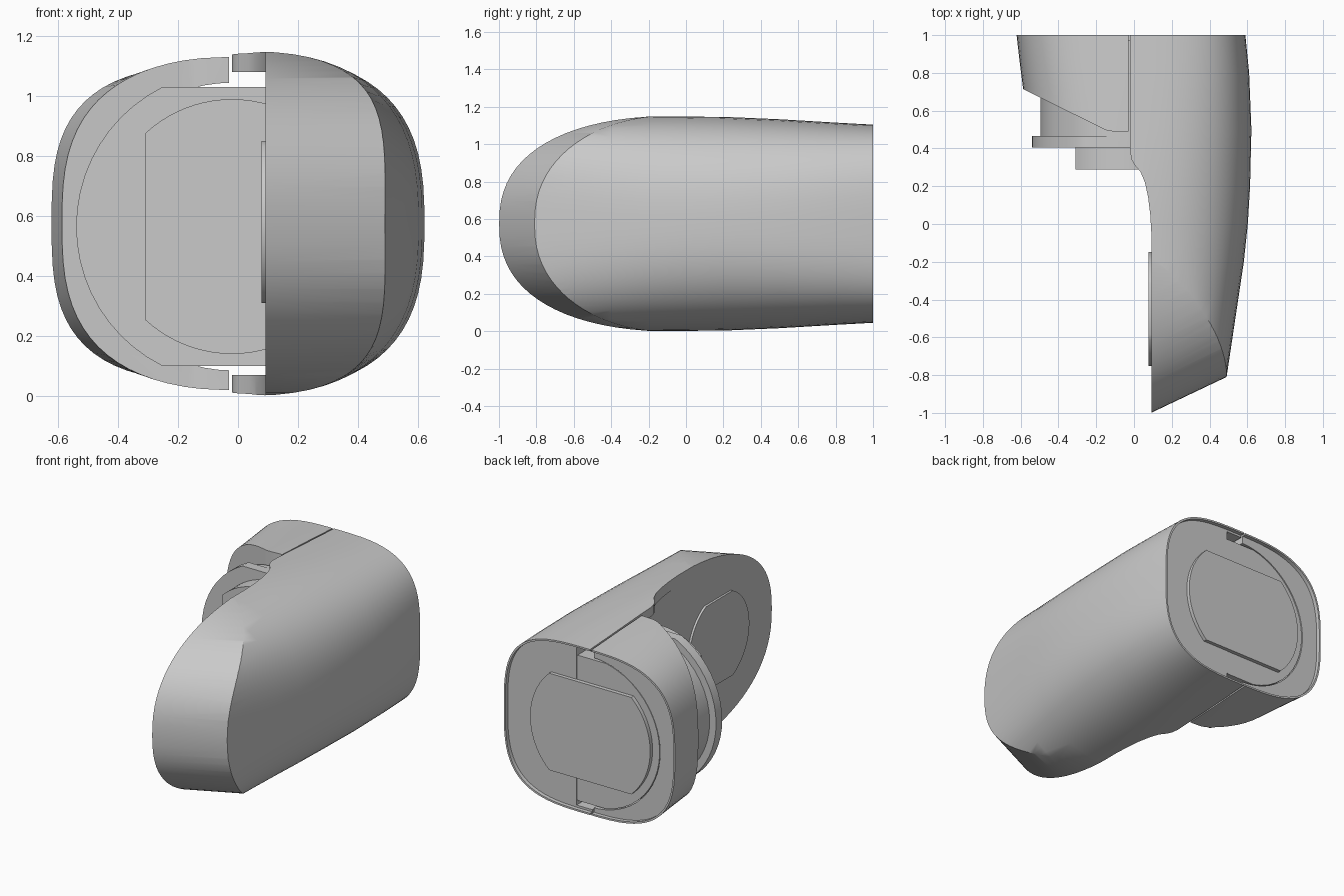
import bpy, bmesh, math

if "Cube" in bpy.data.objects:
    bpy.data.objects.remove(bpy.data.objects["Cube"])

CX, CZ = -0.02, 0.565          # axis of the round insert
MID = 0.575                    # mid height of the housing

grey = bpy.data.materials.new("plain_grey")
grey.diffuse_color = (0.59, 0.59, 0.59, 1)
grey.use_nodes = True
grey.node_tree.nodes["Principled BSDF"].inputs["Base Color"].default_value = grey.diffuse_color


def finish(name, bm):
    bmesh.ops.recalc_face_normals(bm, faces=bm.faces)
    me = bpy.data.meshes.new(name)
    bm.to_mesh(me)
    bm.free()
    ob = bpy.data.objects.new(name, me)
    bpy.context.collection.objects.link(ob)
    me.materials.append(grey)
    return ob


def skin(name, rings):
    """Closed solid through a list of equal point rings."""
    bm = bmesh.new()
    vs = [[bm.verts.new(p) for p in r] for r in rings]
    n = len(vs[0])
    for a, b in zip(vs, vs[1:]):
        for i in range(n):
            j = (i + 1) % n
            bm.faces.new((a[i], a[j], b[j], b[i]))
    bm.faces.new(vs[0])
    bm.faces.new(vs[-1])
    return finish(name, bm)


def prism(name, pts, axis, lo, hi):
    put = {"x": lambda p, d: (d, p[0], p[1]),
           "y": lambda p, d: (p[0], d, p[1]),
           "z": lambda p, d: (p[0], p[1], d)}[axis]
    return skin(name, [[put(p, d) for p in pts] for d in (lo, hi)])


def spow(v, e):
    return math.copysign(abs(v) ** e, v)


def squircle(y, hw, hh, n, count=72):
    out = []
    for i in range(count):
        a = 2 * math.pi * (i + 0.5) / count
        out.append((hw * spow(math.cos(a), 2 / n), y,
                    MID + hh * spow(math.sin(a), 2 / n)))
    return out


def housing(name, sections):
    """Lofted squircle with a thin rim around a recessed rear face."""
    rings = [squircle(*s) for s in sections]
    y, hw, hh, n = sections[-1]
    rings.append(squircle(y, hw - 0.011, hh - 0.011, n))
    rings.append(squircle(y - 0.025, hw - 0.011, hh - 0.011, n))
    return skin(name, rings)


def flat_disc(r, cut, cx, cz, upright=False, steps=20):
    """Circle with two flats; upright puts the flats left and right."""
    a = math.asin(min(1, cut / r))
    pts = []
    for base in (0, math.pi):
        for i in range(steps + 1):
            t = base - a + 2 * a * i / steps
            p = (r * math.cos(t), r * math.sin(t))
            if upright:
                p = (p[1], p[0])
            pts.append((cx + p[0], cz + p[1]))
    return pts


def cut(ob, tool, op):
    m = ob.modifiers.new("cut", "BOOLEAN")
    m.operation, m.object, m.solver = op, tool, "EXACT"
    dg = bpy.context.evaluated_depsgraph_get()
    me = bpy.data.meshes.new_from_object(ob.evaluated_get(dg))
    ob.modifiers.clear()
    ob.data = me
    bpy.data.objects.remove(tool)


def smooth(ob, deg=32):
    ob.data.shade_smooth()
    ob.data.set_sharp_from_angle(angle=math.radians(deg))


# Long right-hand housing
right = housing("right_housing", [
    (-1.1, 0.45, 0.575, 3.4), (-0.8, 0.492, 0.575, 3.2),
    (-0.6, 0.522, 0.575, 3.0), (-0.4, 0.552, 0.575, 2.8),
    (-0.2, 0.582, 0.575, 2.65), (0.0, 0.603, 0.575, 2.6),
    (0.2, 0.615, 0.572, 2.6), (0.5, 0.622, 0.559, 2.75),
    (0.8, 0.61, 0.541, 3.0), (1.0, 0.59, 0.53, 3.25)])

# Rounded nose, slanted back towards the outside
nose = []
for i in range(41):
    t = math.pi * (i / 40 - 0.5)
    nose.append((-spow(math.cos(t), 2 / 2.4) if 0 < i < 40 else 0.0,
                 MID + 0.578 * spow(math.sin(t), 2 / 2.4)))
nose += [(1.4, MID + 0.65), (1.4, MID - 0.65)]
cut(right, skin("nose_cutter", [
    [(x, y + 0.475 * (x - 0.09), z) for y, z in nose] for x in (-0.1, 0.75)]),
    "INTERSECT")

# Stepped inner wall, then the pocket that leaves thin lips
cut(right, prism("wall_cutter", [
    (0.092, -1.2), (0.8, -1.2), (0.8, 1.2), (-0.02, 1.2), (-0.02, 0.38),
    (-0.012, 0.34), (0.005, 0.31), (0.035, 0.275), (0.058, 0.22),
    (0.075, 0.14), (0.086, 0.05), (0.092, -0.05)], "z", -0.2, 1.4), "INTERSECT")
cut(right, prism("pocket_cutter", [(-0.5, 0.07), (0.092, 0.07), (0.092, 1.08),
                                   (-0.5, 1.08)], "y", -0.1, 1.2), "DIFFERENCE")
smooth(right)

# Short left-hand housing with slanted front and round bore
left = housing("left_housing", [
    (0.3, 0.54, 0.562, 2.6), (0.5, 0.565, 0.555, 2.65),
    (0.72, 0.588, 0.545, 2.8), (0.86, 0.606, 0.537, 2.9),
    (1.0, 0.622, 0.529, 3.05)])
cut(left, prism("slant_cutter", [
    (-0.03, 1.2), (-0.8, 1.2), (-0.8, 0.82), (-0.17, 0.507), (-0.145, 0.496),
    (-0.11, 0.49), (-0.03, 0.49)], "z", -0.2, 1.4), "INTERSECT")
cut(left, prism("bore_cutter", flat_disc(0.48, 0.48, CX, CZ, steps=32)[:-1],
                "y", 0.2, 1.2), "DIFFERENCE")
smooth(left)

# Round insert: neck, flange, and a raised key at each end
for name, r, flat, upright, lo, hi in (
        ("insert_neck", 0.475, 0.465, False, 0.44, 0.973),
        ("insert_flange", 0.52, 0.465, False, 0.405, 0.467),
        ("front_key", 0.425, 0.29, True, 0.288, 0.43),
        ("rear_key", 0.425, 0.31, False, 0.94, 0.998)):
    smooth(prism(name, flat_disc(r, flat, CX, CZ, upright), "y", lo, hi))

# Shallow pad on the inner wall
smooth(prism("inner_pad", flat_disc(0.302, 0.27, -0.45, 0.58), "x", 0.078, 0.12))
